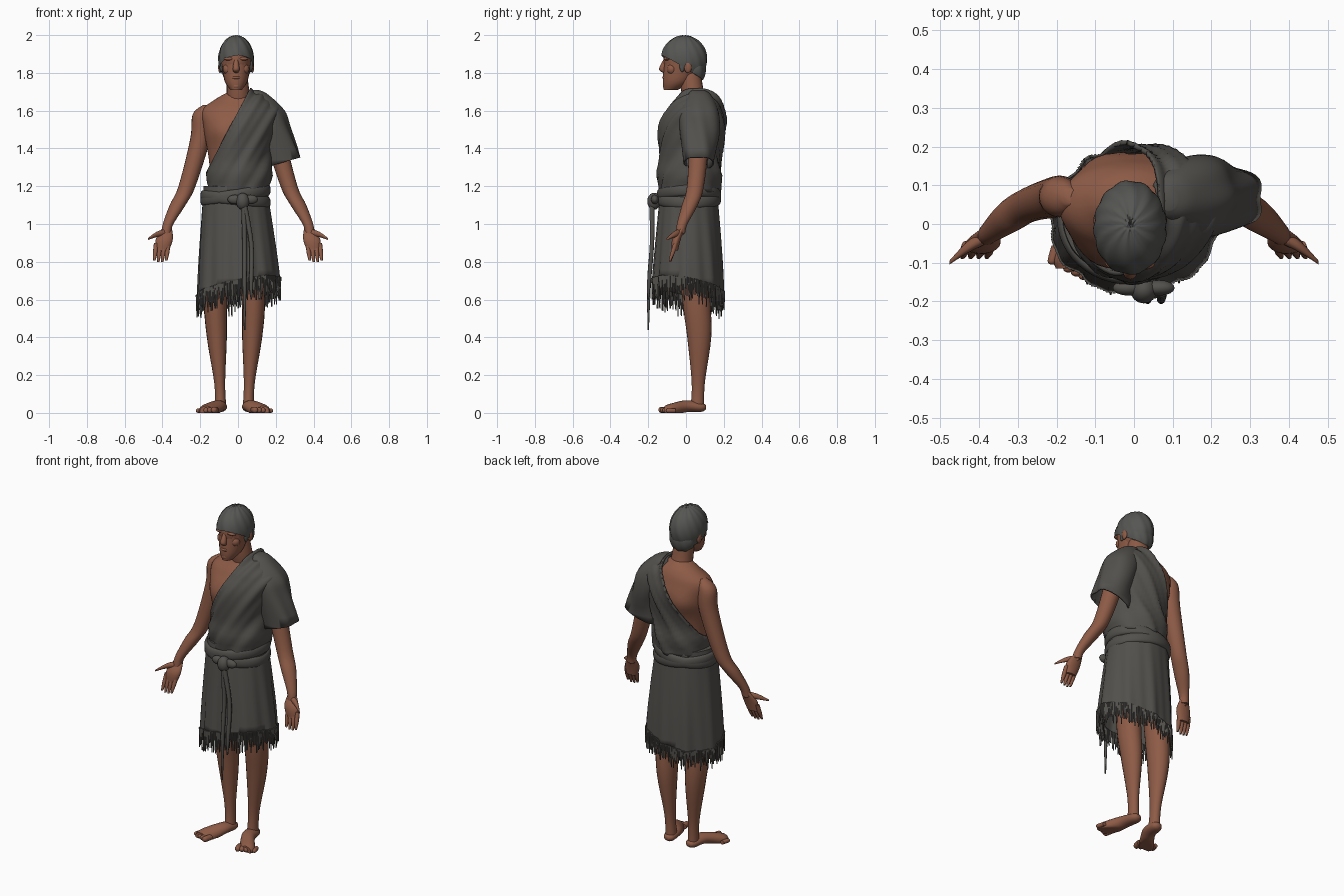
import bpy, bmesh, math, random
from mathutils import Vector, Matrix

random.seed(4)
cube = bpy.data.objects.get("Cube")
if cube:
    bpy.data.objects.remove(cube)


def material(name, *rgb):
    mat = bpy.data.materials.new(name)
    mat.use_nodes = True
    mat.diffuse_color = (*rgb, 1)
    mat.node_tree.nodes["Principled BSDF"].inputs["Base Color"].default_value = (*rgb, 1)
    return mat


SKIN = material("brown skin", .27, .105, .062)
CLOTH = material("dark wool", .085, .081, .073)
HAIR = material("grey hair", .092, .092, .086)


def finish(name, bm, mat, thickness=0):
    """Turn the working mesh into a smooth shaded object."""
    mesh = bpy.data.meshes.new(name)
    bm.to_mesh(mesh)
    bm.free()
    mesh.materials.append(mat)
    mesh.polygons.foreach_set("use_smooth", [True] * len(mesh.polygons))
    mesh.set_sharp_from_angle(angle=math.radians(60))
    part = bpy.data.objects.new(name, mesh)
    bpy.context.collection.objects.link(part)
    if thickness:
        solid = part.modifiers.new("thickness", "SOLIDIFY")
        solid.thickness = thickness


def spline(rows, steps):
    """Catmull-Rom interpolation between section rows."""
    padded = [rows[0], *rows, rows[-1]]
    for a, b, c, d in zip(padded, padded[1:], padded[2:], padded[3:]):
        for step in range(steps):
            t = step / steps
            yield b + ((c - a) * t + (2 * a - 5 * b + 4 * c - d) * t * t
                       + (3 * b - a - 3 * c + d) * t ** 3) / 2
    yield rows[-1]


def loft(bm, rows, flat=1, axis=2, sides=20, steps=5):
    """Capped tube through rows of centre and radius, or centre and two radii."""
    across, along = [i for i in range(3) if i != axis]
    rows = [Vector(row if len(row) > 4 else (*row, row[-1] * flat)) for row in rows]
    rings = []
    for row in spline(rows, steps):
        ring = []
        for k in range(sides):
            turn = math.tau * k / sides
            point = Vector(row[:3])
            point[across] += row[3] * math.cos(turn)
            point[along] += row[4] * math.sin(turn)
            ring.append(bm.verts.new(point))
        rings.append(ring)
    faces = [bm.faces.new(rings[0]), bm.faces.new(rings[-1])]
    for low, high in zip(rings, rings[1:]):
        for k in range(sides):
            faces.append(bm.faces.new((low[k - 1], low[k], high[k], high[k - 1])))
    bmesh.ops.recalc_face_normals(bm, faces=faces)


def blob(bm, centre, size, segments=16):
    place = Matrix.Translation(centre) @ Matrix.Diagonal((*size, 1))
    bmesh.ops.create_uvsphere(bm, u_segments=segments, v_segments=segments, radius=1, matrix=place)


def fold(bm, height):
    """Push the surface along its normals by a rule."""
    bm.normal_update()
    moves = [vert.normal * height(vert.co) for vert in bm.verts]
    for vert, move in zip(bm.verts, moves):
        vert.co += move


def cut(bm, point, discard):
    bmesh.ops.bisect_plane(bm, geom=bm.verts[:] + bm.edges[:] + bm.faces[:],
                           plane_co=point, plane_no=discard, clear_outer=True)


def mirror(bm, shift):
    for vert in bm.verts:
        vert.co.x = shift - vert.co.x
    bmesh.ops.reverse_faces(bm, faces=bm.faces)


# Torso and neck, with a soft swell for chest and shoulder blade
TORSO = [(0, .02, 1, .14, .13), (0, .02, 1.3, .15, .13), (0, .035, 1.5, .18, .145),
         (0, .05, 1.6, .19, .115), (0, .06, 1.66, .12, .08), (0, .05, 1.7, .05, .05)]
bm = bmesh.new()
loft(bm, TORSO, sides=48, steps=8)
fold(bm, lambda co: .015 * math.exp(-(((abs(co.x) - .09) / .06) ** 2 + ((co.z - 1.49) / .06) ** 2)))
loft(bm, [(0, .06, 1.6, .065), (0, .035, 1.7, .06), (-.01, .02, 1.82, .055)])
finish("torso", bm, SKIN)

# Head with jaw and facial features
MIDDLE = -.01
SKULL = Vector((MIDDLE, -.01, 1.87))
SKULL_SIZE = Vector((.08, .11, .12))
bm = bmesh.new()
blob(bm, SKULL, SKULL_SIZE, segments=24)
loft(bm, [(MIDDLE, -.015, 1.87, .08), (MIDDLE, -.045, 1.76, .062), (MIDDLE, -.08, 1.71, .03)], flat=1.25)
loft(bm, [(MIDDLE, -.11, 1.87, .01), (MIDDLE, -.125, 1.82, .018), (MIDDLE, -.11, 1.8, .01)])
blob(bm, (MIDDLE, -.11, 1.775), (.025, .016, .01))
blob(bm, (MIDDLE, -.1, 1.73), (.025, .022, .02))
for side in (-1, 1):
    blob(bm, (MIDDLE + side * .035, -.1, 1.875), (.03, .018, .01))
    blob(bm, (MIDDLE + side * .04, -.075, 1.82), (.03, .026, .03))
    blob(bm, (MIDDLE + side * .085, .01, 1.83), (.01, .02, .03))
finish("head", bm, SKIN)

# Combed hair cap with sideburns
bm = bmesh.new()
blob(bm, SKULL, SKULL_SIZE + Vector((.014, .012, .008)), segments=48)
blob(bm, (MIDDLE, .045, 1.82), (.075, .06, .08), segments=32)
fold(bm, lambda co: .002 * math.sin(12 * math.atan2(co.y, co.x - MIDDLE) + 40 * co.z))
cut(bm, (0, 0, 1.815), (.1, -.6, -1))
for side in (-1, 1):
    blob(bm, (MIDDLE + side * .078, -.02, 1.84), (.01, .015, .035))
finish("hair", bm, HAIR)

# Arms with open hands, palms forward
for name in ("left_arm", "right_arm"):
    bm = bmesh.new()
    loft(bm, [(.165, .07, 1.63, .02), (.19, .07, 1.58, .05), (.2, .07, 1.45, .053), (.27, .05, 1.2, .045),
              (.32, .02, 1.1, .042), (.37, -.02, 1, .028), (.38, -.03, .95, .025)])
    loft(bm, [(.375, -.02, .98, .025), (.39, -.05, .92, .045), (.4, -.06, .86, .035)], flat=.5)
    for finger in range(4):
        knuckle = .37 + .021 * finger
        tip = .795 + .007 * abs(finger - 1.5)
        loft(bm, [(knuckle, -.055, .9, .012), (knuckle + .005, -.07, .85, .012),
                  (knuckle + .01, -.085, tip, .006)], sides=10)
    loft(bm, [(.38, -.03, .955, .02), (.43, -.06, .945, .015), (.477, -.1, .92, .005)], axis=0, sides=10)
    if name == "right_arm":
        mirror(bm, 0)
    finish(name, bm, SKIN)

# Legs with bare feet turned outward
for name in ("left_leg", "right_leg"):
    bm = bmesh.new()
    loft(bm, [(.075, .03, 1, .07), (.082, .055, .6, .062), (.075, .07, .4, .053),
              (.06, .065, .16, .029), (.055, .06, .03, .03)], flat=1.2)
    loft(bm, [(.055, .105, .03, .015), (.055, .08, .03, .033), (.07, 0, .035, .042),
              (.118, -.08, .012, .05), (.13, -.115, .01, .035)], flat=.75, axis=1)
    for toe in range(5):
        x, y, radius = .09 + .021 * toe, .01 * toe - .145, .016 - .001 * toe
        loft(bm, [(x - .01, y + .05, radius, radius), (x, y + .01, radius, radius),
                  (x, y, radius, radius / 3)], axis=1, sides=10)
    for vert in bm.verts:
        vert.co.z = max(vert.co.z, 0)
    if name == "right_leg":
        mirror(bm, -.037)
    finish(name, bm, SKIN)


# Skirt with vertical folds that deepen toward a slanting hem
def skirt_fold(co):
    turn = math.atan2(co.y, co.x)
    return (1.25 - co.z) * (.009 * math.sin(9 * turn + 1) + .006 * math.sin(17 * turn + 3 * co.z))


bm = bmesh.new()
loft(bm, [(-.015, .015, 1.2, .168, .15), (0, .01, .8, .208, .18), (.012, 0, .4, .235, .195)],
     sides=80, steps=10)
fold(bm, skirt_fold)
cut(bm, (0, 0, .665), (.2, -.18, -1))
hem = [[vert.co.copy() for vert in edge.verts] for edge in bm.edges if edge.is_boundary]
finish("skirt", bm, CLOTH, thickness=.008)

# Fringe of tapered threads along the hem
bm = bmesh.new()
for start, end in hem:
    for part in (.25, .75):
        drop = random.uniform(.07, .13)
        lean = Matrix.Rotation(random.uniform(-.08, .08), 4, random.choice("XY"))
        place = Matrix.Translation(start.lerp(end, part)) @ lean
        place @= Matrix.Translation((0, 0, .01 - drop / 2))
        bmesh.ops.create_cone(bm, cap_ends=True, segments=5, radius1=.003, radius2=.006,
                              depth=drop, matrix=place)
finish("skirt_fringe", bm, CLOTH)

# Shawl swelling out from the torso, bloused over the belt, cut on the diagonal
NECK_EDGE = Vector((.055, 0, 1.7))
DIAGONAL = Vector((-1.9, 0, 1)).normalized()


def drape(co):
    depth = (co - NECK_EDGE).dot(DIAGONAL)
    blouse = .012 * math.exp(-((co.z - 1.26) / .05) ** 2)
    return blouse + .006 * math.sin(60 * depth + 7 * co.y) + .004 * math.sin(110 * depth + 9 * co.z)


bm = bmesh.new()
loft(bm, [Vector(row) + Vector((.003, 0, .015, .018, .03)) for row in TORSO], sides=72, steps=10)
fold(bm, drape)
cut(bm, NECK_EDGE, DIAGONAL)
cut(bm, (0, 0, 1.17), (0, 0, -1))
finish("shawl", bm, CLOTH, thickness=.012)

# Loose shawl sleeve over the left shoulder
bm = bmesh.new()
loft(bm, [(.09, .065, 1.71, .02, .03), (.1, .07, 1.685, .06, .06), (.15, .07, 1.6, .095, .1),
          (.18, .07, 1.5, .1, .105), (.25, .065, 1.25, .12, .08)], sides=48)
fold(bm, lambda co: .02 * (1.72 - co.z) * math.sin(70 * co.y + 14 * co.z))
cut(bm, (.22, 0, 1.32), (.3, 0, -1))
cut(bm, NECK_EDGE, DIAGONAL)
finish("shawl_sleeve", bm, CLOTH, thickness=.008)

# Wrapped belt: two crossing bands
for name, tilt, height in (("lower_belt", -.1, 1.13), ("upper_belt", .15, 1.155)):
    bm = bmesh.new()
    rows = []
    for step in range(7):
        turn = math.pi * step / 6
        bulge = .014 * math.sin(turn)
        rows.append((-.013, .015, height - .03 * math.cos(turn), .172 + bulge, .157 + bulge))
    loft(bm, rows, sides=48, steps=2)
    for vert in bm.verts:
        vert.co.z += tilt * vert.co.x
    finish(name, bm, CLOTH)

# Belt knot and two hanging ends
bm = bmesh.new()
blob(bm, (.025, -.17, 1.12), (.035, .035, .045))
for x in (-.015, .065):
    blob(bm, (x, -.165, 1.13), (.04, .02, .025))
finish("belt_knot", bm, CLOTH)
bm = bmesh.new()
for x, bottom in ((.035, .44), (.07, .6)):
    loft(bm, [(.03, -.18, 1.12, .015), (x, -.18, .9, .012), (x, -.195, .7, .011),
              (x, -.2, bottom, .004)], sides=10)
finish("belt_ends", bm, CLOTH)
